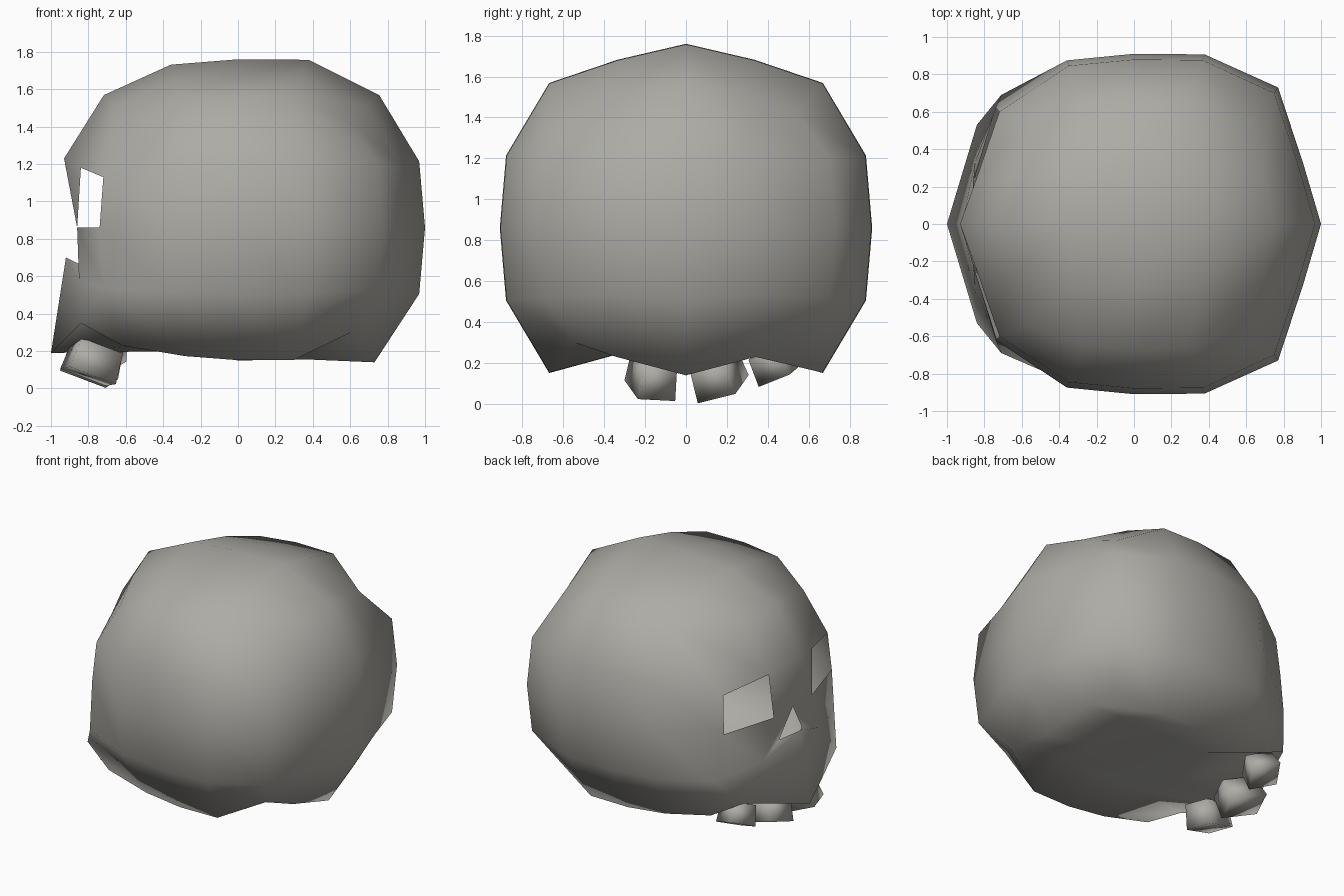
import bpy, bmesh
from math import radians, sqrt
from mathutils import Euler, Matrix, Vector

cube = bpy.data.objects.get("Cube")
if cube:
    bpy.data.objects.remove(cube, do_unlink=True)

bone = bpy.data.materials.new("warm_grey_bone")
bone.use_nodes = True
colour = (0.42, 0.41, 0.38, 1)
bone.diffuse_color = colour
bone.node_tree.nodes["Principled BSDF"].inputs["Base Color"].default_value = colour


def make_object(name, bm):
    mesh = bpy.data.meshes.new(name)
    bm.to_mesh(mesh)
    bm.free()
    mesh.materials.append(bone)
    for p in mesh.polygons:
        p.use_smooth = True
    ob = bpy.data.objects.new(name, mesh)
    bpy.context.collection.objects.link(ob)


def rounded(a, b, c):
    """Bend a point of the gridded cube into the rounded cranium."""
    # Curvature differs along each axis: boxy in x, ridged in y
    ea = abs(a) ** (6 if a > 0 else 2.6)
    eb = abs(b) ** 1.2
    ec = abs(c) ** 2.8

    def axis(p, q, r, size, pull, corner):
        return p * size * sqrt(1 - pull * (q + r) + corner * q * r)
    return Vector((axis(a, eb, ec, 1.0 if a > 0 else 0.95, 0.43, 0.22),
                   axis(b, ea, ec, 0.91, 0.46, 0.27),
                   0.86 + axis(c, ea, eb, 0.9, 0.38, 0.15)))


# Face and rim points by grid place (a, |b|, c); mirrored over y
shaped = {
    (-1, 0, 0.5): (-0.93, 0, 1.23),      # brow
    (-1, 0.5, 0.5): (-0.84, 0.25, 1.18),
    (-1, 1, 0.5): (-0.72, 0.6, 1.13),
    (-1, 0, 0): (-0.86, 0, 0.86),        # nose bridge
    (-1, 0.5, 0): (-0.86, 0.22, 0.86),
    (-1, 1, 0): (-0.74, 0.62, 0.86),
    (-1, 0, -0.5): (-0.92, 0, 0.7),      # cheek and upper jaw
    (-1, 0.5, -0.5): (-0.85, 0.33, 0.58),
    (-1, 1, -0.5): (-0.71, 0.69, 0.53),
    (-1, 0, -1): (-1, 0, 0.19),
    (-1, 0.5, -1): (-0.84, 0.53, 0.35),
    (-1, 1, -1): (-0.62, 0.6, 0.23),
    (1, 1, 0.5): (0.75, 0.7, 1.2),       # back corners
    (1, 1, 0): (0.77, 0.73, 0.86),
    (1, 1, -0.5): (0.75, 0.7, 0.52),
    (1, 0, -1): (0.73, 0, 0.14),         # back rim
    (1, 0.5, -1): (0.68, 0.34, 0.23),
}
keel = {-0.5: 0.2, 0: 0.15, 0.5: 0.155}  # height of the underside ridge

# Cranium: gridded cube, bent to shape
bm = bmesh.new()
bmesh.ops.create_cube(bm, size=2)
bmesh.ops.subdivide_edges(bm, edges=bm.edges[:], cuts=3, use_grid_fill=True)
grid = {tuple(round(k * 2) / 2 for k in v.co): v for v in bm.verts}

# Openings: eye sockets and nose
holes = []
for f in bm.faces:
    m = f.calc_center_median()
    if m.x < -0.99:
        eye = abs(m.y) > 0.5 and 0 < m.z < 0.5
        nose = abs(m.y) < 0.5 and -0.5 < m.z < 0
        if eye or nose:
            holes.append(f)
bmesh.ops.delete(bm, geom=holes, context='FACES_ONLY')

for (a, b, c), v in grid.items():
    key = (a, abs(b), c)
    if key in shaped:
        x, y, z = shaped[key]
        v.co = (x, -y if b < 0 else y, z)
    else:
        v.co = rounded(a, b, c)
        if c == -1 and abs(a) < 1 and abs(b) < 1:
            v.co.z = keel[a] if b == 0 else 0.245

# Nose rim around a small triangular opening
bridge, tip = grid[(-1, 0, 0)], grid[(-1, 0, -0.5)]
for s in (-1, 1):
    side = bm.verts.new((-0.84, s * 0.13, 0.66))
    upper, cheek = grid[(-1, s * 0.5, 0)], grid[(-1, s * 0.5, -0.5)]
    bm.faces.new((bridge, upper, cheek, side))
    bm.faces.new((side, cheek, tip))
bmesh.ops.recalc_face_normals(bm, faces=bm.faces[:])
make_object("skull", bm)


# Teeth: tapered, tilted blocks under the upper jaw
def tooth(name, centre, size, roll, yaw):
    bm = bmesh.new()
    bmesh.ops.create_cube(bm, size=1)
    for v in bm.verts:
        if v.co.z > 0:
            v.co.y *= 0.88
            v.co.x *= 0.9
    turn = Euler((radians(roll), radians(20), radians(yaw))).to_matrix().to_4x4()
    bm.transform(Matrix.Translation(centre) @ turn @ Matrix.Diagonal((*size, 1)))
    make_object(name, bm)


tooth("right_tooth", (-0.775, -0.165, 0.145), (0.27, 0.19, 0.17), -3, 15)
tooth("left_tooth", (-0.775, 0.155, 0.15), (0.27, 0.2, 0.17), 14, -15)
tooth("left_back_tooth", (-0.72, 0.44, 0.21), (0.2, 0.19, 0.14), 20, -25)
